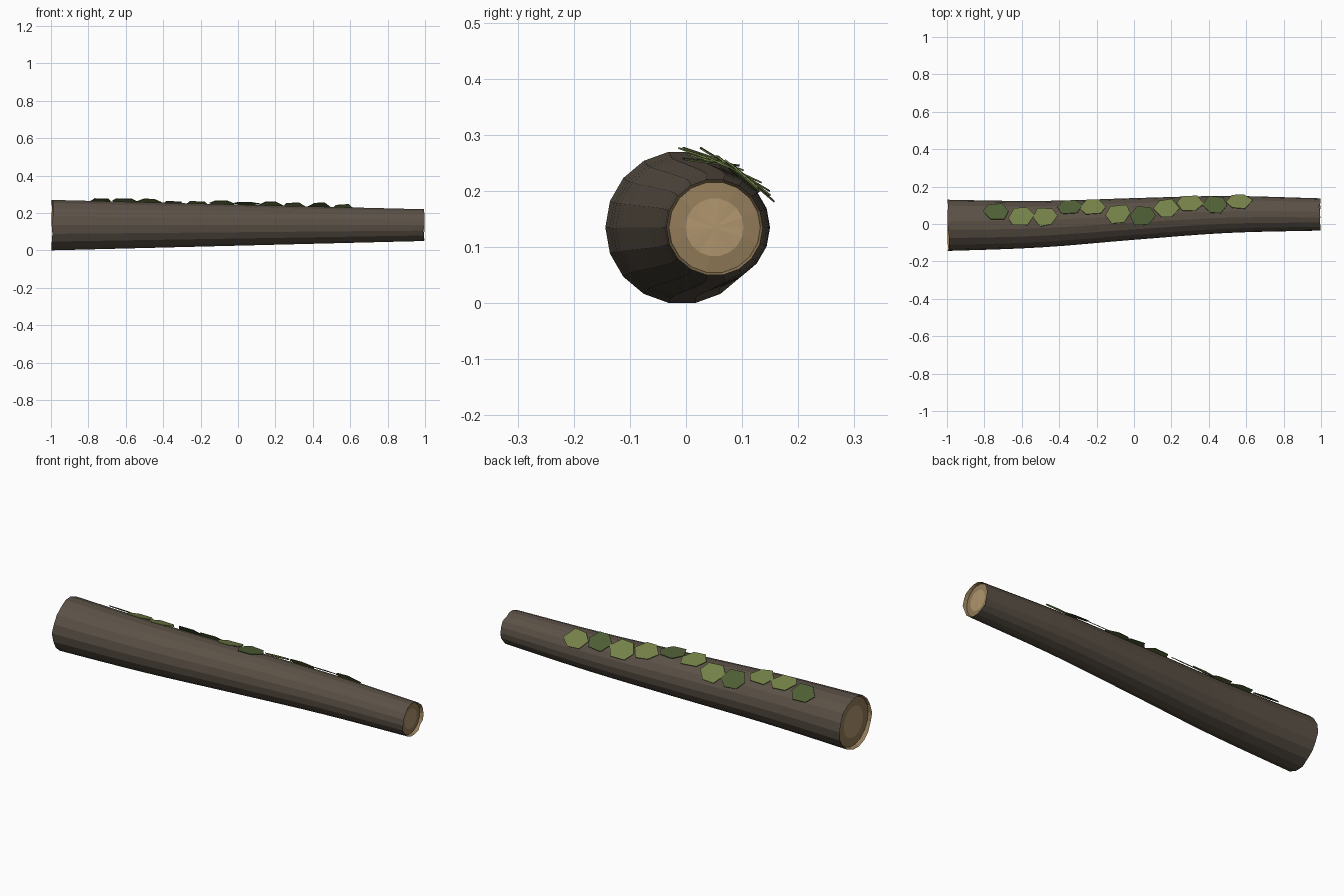
import bpy, bmesh, math, random
from mathutils import Vector

if "Cube" in bpy.data.objects:
    bpy.data.objects.remove(bpy.data.objects["Cube"])

random.seed(4)
SIDES, RINGS = 18, 16
ZC = 0.135


def mat(name, col):
    m = bpy.data.materials.new(name)
    m.diffuse_color = (*col, 1)
    m.use_nodes = True
    m.node_tree.nodes["Principled BSDF"].inputs["Base Color"].default_value = m.diffuse_color
    return m


BARK = mat("brown bark", (0.105, 0.083, 0.062))
RIM = mat("tan rim wood", (0.29, 0.20, 0.10))
CORE = mat("pale core wood", (0.43, 0.30, 0.155))
MOSS_L = mat("light moss", (0.175, 0.22, 0.065))
MOSS_D = mat("dark moss", (0.078, 0.112, 0.036))


def axis_y(x):
    """Sideways bend of the log, interpolated smoothly between stations."""
    ys = [-0.007, -0.001, 0.027, 0.051, 0.051]
    t = max(0.0, min(3.9999, (x + 1) * 2))
    i = int(t)
    f = t - i
    p = [ys[max(0, min(4, i + k))] for k in (-1, 0, 1, 2)]
    return 0.5 * (2 * p[1] + (p[2] - p[0]) * f
                  + (2 * p[0] - 5 * p[1] + 4 * p[2] - p[3]) * f ** 2
                  + (3 * p[1] - p[0] - 3 * p[2] + p[3]) * f ** 3)


def radius(x):
    return 0.1115 - 0.0255 * x


def to_object(bm, name, mats):
    me = bpy.data.meshes.new(name)
    bm.to_mesh(me)
    bm.free()
    for m in mats:
        me.materials.append(m)
    ob = bpy.data.objects.new(name, me)
    bpy.context.collection.objects.link(ob)
    return ob


def ring(bm, x, scale, wobble=0.0):
    vs = []
    for k in range(SIDES):
        a = 2 * math.pi * k / SIDES
        r = radius(x) * scale
        vs.append(bm.verts.new((x + random.uniform(-wobble, wobble),
                                axis_y(x) + r * math.cos(a), ZC + r * math.sin(a))))
    return vs


def bridge(bm, a, b, index=0):
    for k in range(SIDES):
        j = (k + 1) % SIDES
        bm.faces.new((a[k], a[j], b[j], b[k])).material_index = index


# Log: tapered, bent trunk with shallow recessed sawn ends
bm = bmesh.new()
rings = []
for i in range(RINGS + 1):
    x = -0.993 + 1.986 * i / RINGS
    rings.append(ring(bm, x, 1.0, 0.006 if i in (0, RINGS) else 0))
for a, b in zip(rings, rings[1:]):
    bridge(bm, a, b)
for end, s in ((rings[0], -1), (rings[-1], 1)):
    lip = ring(bm, s * 0.985, 0.96)
    outer = ring(bm, s * 0.978, 0.94)
    inner = ring(bm, s * 0.981, 0.60, 0.001)
    bridge(bm, end, lip, 1)
    bridge(bm, lip, outer, 1)
    bridge(bm, outer, inner, 1)
    pith = bm.verts.new((s * 0.983, axis_y(s), ZC))
    for k in range(SIDES):
        bm.faces.new((inner[k], inner[(k + 1) % SIDES], pith)).material_index = 2
bmesh.ops.recalc_face_normals(bm, faces=bm.faces)
to_object(bm, "log", [BARK, RIM, CORE])

# Moss: overlapping flat hexagonal flakes; (x, degrees from top, dark)
flakes = [(-0.735, 32, 1), (-0.605, 19, 0), (-0.475, 18, 0), (-0.345, 43, 1),
          (-0.218, 39, 0), (-0.085, 16, 0), (0.048, 7, 1), (0.17, 25, 0),
          (0.30, 38, 0), (0.433, 31, 1), (0.565, 41, 0)]
bm = bmesh.new()
for x, deg, dark in flakes:
    a = math.radians(deg)
    n = Vector((0, math.sin(a), math.cos(a)))
    t = Vector((0, math.cos(a), -math.sin(a)))
    along = Vector((1, axis_y(x + .05) / .1 - axis_y(x - .05) / .1, -0.0255 * math.cos(a)))
    c = Vector((x, axis_y(x), ZC)) + n * (radius(x) + 0.005)
    loops = []
    shape = [(math.radians(60 * k + random.uniform(-9, 9)), random.uniform(0.9, 1.05))
             for k in range(6)]
    for h in (0, 0.003):
        loops.append([bm.verts.new(c + along * (0.071 * r * math.cos(g))
                                   + t * (0.058 * r * math.sin(g)) + n * h)
                      for g, r in shape])
    lo, hi = loops
    faces = [bm.faces.new(lo[::-1]), bm.faces.new(hi)]
    for k in range(6):
        j = (k + 1) % 6
        faces.append(bm.faces.new((lo[k], lo[j], hi[j], hi[k])))
    for f in faces:
        f.material_index = dark
bmesh.ops.recalc_face_normals(bm, faces=bm.faces)
to_object(bm, "moss_flakes", [MOSS_L, MOSS_D])
